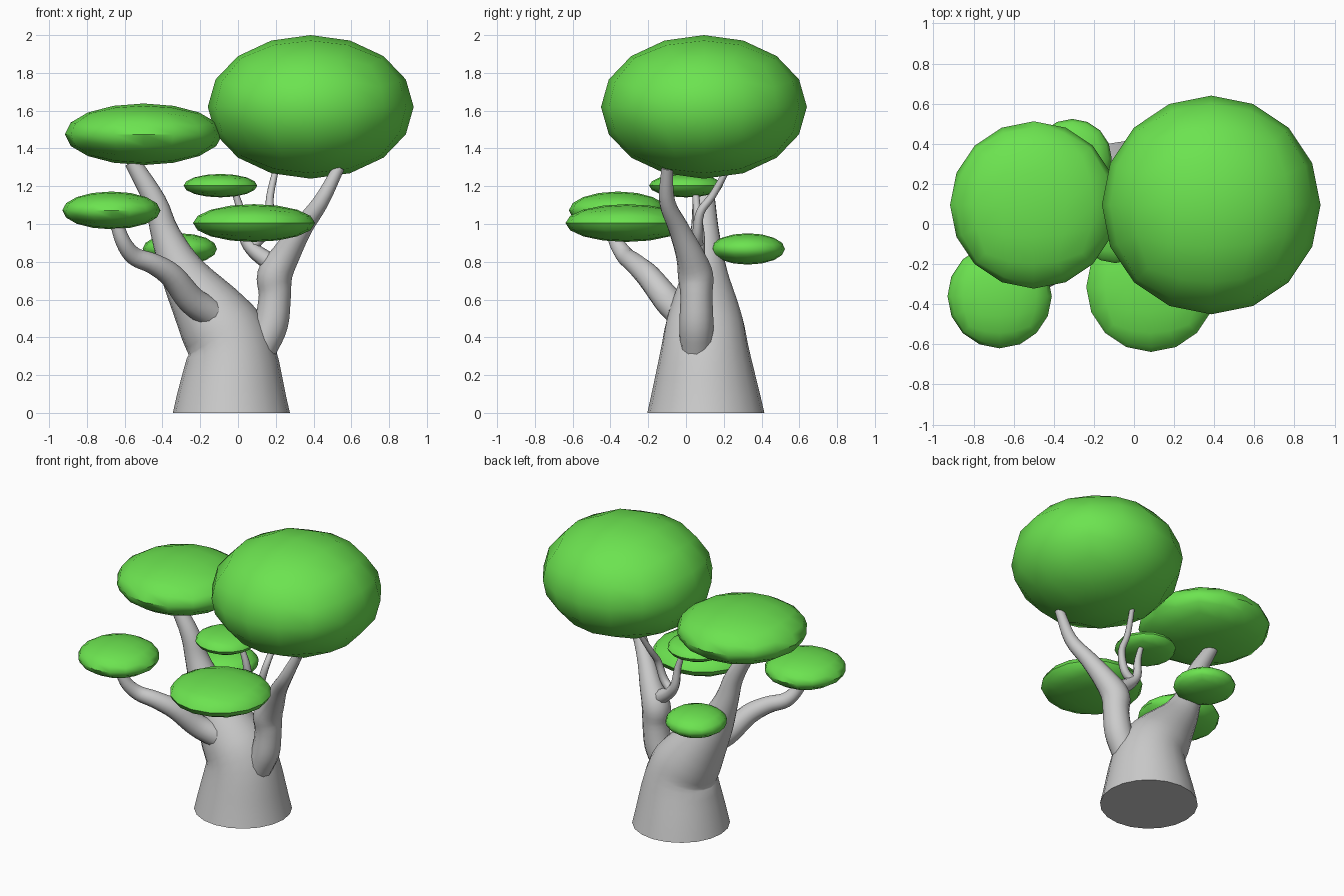
import bpy, bmesh, math
from mathutils import Vector

if "Cube" in bpy.data.objects:
    bpy.data.objects.remove(bpy.data.objects["Cube"])

green = bpy.data.materials.new("leaf_green")
green.diffuse_color = (0.15, 0.77, 0.08, 1)
green.use_nodes = True
green.node_tree.nodes["Principled BSDF"].inputs["Base Color"].default_value = green.diffuse_color


def finish(name, bm, material=None, angle=None):
    bmesh.ops.recalc_face_normals(bm, faces=bm.faces)
    mesh = bpy.data.meshes.new(name)
    bm.to_mesh(mesh)
    bm.free()
    obj = bpy.data.objects.new(name, mesh)
    bpy.context.collection.objects.link(obj)
    if material:
        mesh.materials.append(material)
    bpy.ops.object.select_all(action='DESELECT')
    obj.select_set(True)
    bpy.context.view_layer.objects.active = obj
    bpy.ops.object.shade_smooth_by_angle(angle=math.radians(50))
    return obj


def canopy(name, centre, radius, height):
    """Flattened sphere made from an evenly divided cube."""
    bm = bmesh.new()
    bmesh.ops.create_cube(bm, size=2)
    bmesh.ops.subdivide_edges(bm, edges=bm.edges[:], cuts=3, use_grid_fill=True)
    for v in bm.verts:
        d = Vector([math.tan(c * math.pi / 4) for c in v.co]).normalized()
        v.co = Vector(centre) + Vector((d.x * radius, d.y * radius, d.z * height))
    finish(name, bm, green)


def limb(name, points, sides=12, steps=4):
    """Tapered tube through (x, y, z, radius) points, smoothly interpolated."""
    p = [Vector(q) for q in points]
    p = [2 * p[0] - p[1]] + p + [2 * p[-1] - p[-2]]
    path = []
    for i in range(1, len(p) - 2):
        a, b, c, d = p[i - 1:i + 3]
        for s in range(steps):
            t = s / steps
            path.append(0.5 * (2 * b + (c - a) * t + (2 * a - 5 * b + 4 * c - d) * t * t
                               + (3 * b - a - 3 * c + d) * t ** 3))
    path.append(p[-2])
    bm = bmesh.new()
    rings = []
    for i, q in enumerate(path):
        tangent = (path[min(i + 1, len(path) - 1)] - path[max(i - 1, 0)]).to_3d().normalized()
        u = Vector((0, 1, 0)).cross(tangent).normalized()
        v = tangent.cross(u)
        ring = []
        for k in range(sides):
            a = math.tau * k / sides
            co = q.to_3d() + q.w * (math.cos(a) * u + math.sin(a) * v)
            if name == "trunk" and i == 0:
                co.z = 0
            ring.append(bm.verts.new(co))
        rings.append(ring)
    for lo, hi in zip(rings, rings[1:]):
        for k in range(sides):
            n = (k + 1) % sides
            bm.faces.new((lo[k], lo[n], hi[n], hi[k]))
    bm.faces.new(rings[0][::-1])
    bm.faces.new(rings[-1])
    finish(name, bm)


# Trunk leaning to the left
limb("trunk", [(-.035, .105, 0, .31), (-.04, .10, .33, .235), (-.13, .10, .50, .20),
               (-.29, .10, .74, .122), (-.385, .10, .95, .077),
               (-.44, .095, 1.12, .06), (-.56, .09, 1.33, .042)], sides=20)

# Front left limb
limb("left_limb", [(-.15, -.03, .53, .078), (-.25, -.10, .60, .075), (-.35, -.20, .725, .065),
                   (-.45, -.27, .79, .055), (-.55, -.32, .83, .048),
                   (-.61, -.37, .91, .04), (-.65, -.39, 1.03, .033)])

# Right limb with its twigs
limb("right_limb", [(.12, .055, .34, .085), (.175, .055, .47, .09), (.195, .055, .62, .085),
                    (.195, .05, .73, .093), (.255, .02, .84, .075), (.34, -.04, .98, .055),
                    (.44, -.10, 1.12, .042), (.535, -.10, 1.30, .03)])
limb("inner_twig", [(.18, .05, .79, .05), (.085, .06, .86, .04), (.035, .07, .93, .03),
                    (.02, .06, 1.05, .023), (-.02, .05, 1.18, .016)], sides=8)
limb("back_twig", [(.07, .065, .88, .03), (.13, .06, .94, .027), (.165, .075, 1.06, .023),
                   (.17, .14, 1.15, .02), (.20, .22, 1.29, .016)], sides=8)

# Leaf canopies
for name, centre, radius, height in [
    ("top_canopy", (.385, .095, 1.62), .545, .38),
    ("upper_left_canopy", (-.50, .095, 1.475), .417, .163),
    ("lower_left_canopy", (-.67, -.36, 1.072), .26, .10),
    ("front_canopy", (.085, -.315, 1.005), .323, .10),
    ("inner_canopy", (-.093, 0, 1.203), .195, .062),
    ("back_canopy", (-.308, .327, .868), .197, .083),
]:
    canopy(name, centre, radius, height)
